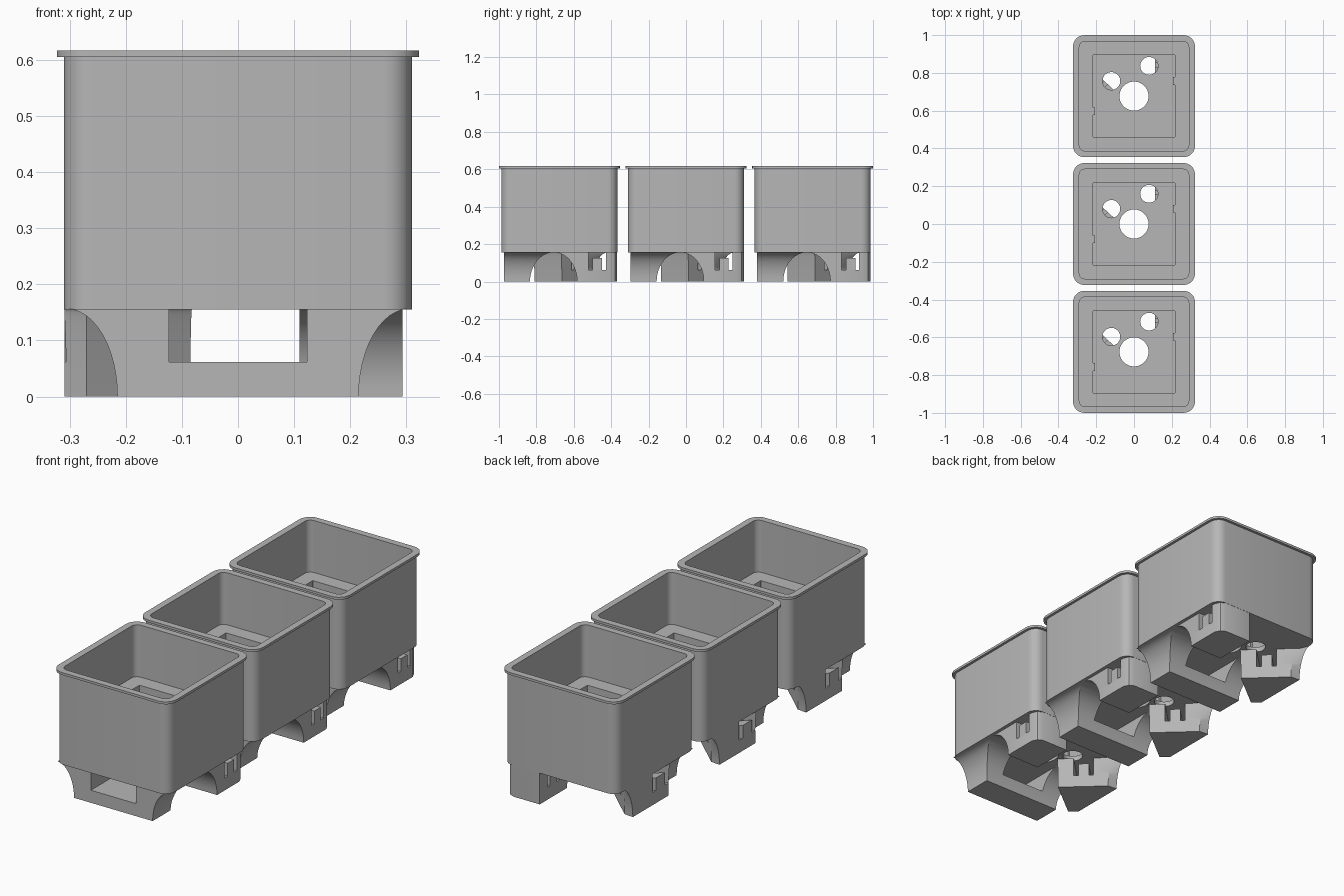
import bpy, bmesh, math
from mathutils import Vector

if "Cube" in bpy.data.objects:
    bpy.data.objects.remove(bpy.data.objects["Cube"])

PITCH = 0.677      # spacing of the containers
BASE = 0.155       # height of the legs
GREY = bpy.data.materials.new("plain grey")
GREY.use_nodes = True
GREY.diffuse_color = (0.47, 0.47, 0.47, 1)
GREY.node_tree.nodes["Principled BSDF"].inputs["Base Color"].default_value = GREY.diffuse_color


def loft(name, rings):
    """Closed solid through rings with equal point counts."""
    bm = bmesh.new()
    loops = [[bm.verts.new(p) for p in ring] for ring in rings]
    n = len(loops[0])
    for a, b in zip(loops, loops[1:]):
        for i in range(n):
            j = (i + 1) % n
            bm.faces.new((a[i], a[j], b[j], b[i]))
    bm.faces.new(loops[0][::-1])
    bm.faces.new(loops[-1])
    bmesh.ops.recalc_face_normals(bm, faces=bm.faces)
    mesh = bpy.data.meshes.new(name)
    bm.to_mesh(mesh)
    bm.free()
    mesh.materials.append(GREY)
    obj = bpy.data.objects.new(name, mesh)
    bpy.context.collection.objects.link(obj)
    return obj


def rounded_square(half, radius, z, steps=7):
    pts = []
    for k in range(4):
        mid = math.radians(45 + 90 * k)
        c = (half - radius) * math.sqrt(2)
        for i in range(steps):
            a = mid + math.radians(-45 + 90 * i / (steps - 1))
            pts.append((c * math.cos(mid) + radius * math.cos(a),
                        c * math.sin(mid) + radius * math.sin(a), z))
    return pts


def flared_leg(name, bottom, top, steps=12):
    """Leg whose sides sweep out in a quarter arc from bottom to top outline."""
    rings = []
    for i in range(steps + 1):
        a = math.pi / 2 * i / steps
        t = 1 - math.cos(a)
        rings.append([Vector((*p, 0)).lerp(Vector((*q, 0)), t)
                      + Vector((0, 0, (BASE + 0.001) * math.sin(a)))
                      for p, q in zip(bottom, top)])
    return loft(name, rings)


def prism(profile, x, y, angle, length):
    """Cutter: (u, z) profile pushed horizontally through a leg."""
    a = math.radians(angle)
    u = Vector((math.cos(a), math.sin(a), 0))
    d = Vector((-math.sin(a), math.cos(a), 0)) * length / 2
    mid = Vector((x, y, 0))
    return loft("cutter", [[mid + s * d + u * p + Vector((0, 0, z))
                            for p, z in profile] for s in (-1, 1)])


def cylinder(x, y, r, sides=40):
    ang = [2 * math.pi * i / sides for i in range(sides)]
    return loft("cutter", [[(x + r * math.cos(a), y + r * math.sin(a), z)
                            for a in ang] for z in (0.1, 0.25)])


def cut(obj, cutter):
    cutter.hide_render = True
    mod = obj.modifiers.new("cut", "BOOLEAN")
    mod.operation = "DIFFERENCE"
    mod.solver = "EXACT"
    mod.object = cutter
    bpy.context.view_layer.objects.active = obj
    bpy.ops.object.modifier_apply(modifier=mod.name)
    bpy.data.objects.remove(cutter)


# Container: outer wall, rim, inner wall, ledge and well
container = loft("container", [
    rounded_square(0.31, 0.05, BASE), rounded_square(0.31, 0.05, 0.605),
    rounded_square(0.323, 0.06, 0.605), rounded_square(0.323, 0.06, 0.617),
    rounded_square(0.29, 0.03, 0.617), rounded_square(0.29, 0.03, 0.36),
    rounded_square(0.217, 0.003, 0.36), rounded_square(0.217, 0.003, 0.18)])
for hole in ((0, 0, 0.077), (-0.12, 0.08, 0.047), (0.08, 0.16, 0.047)):
    cut(container, cylinder(*hole))

# Front leg with a wide window
front_leg = flared_leg(
    "front_leg",
    [(-0.215, -0.297), (0.215, -0.297), (0.215, -0.157), (-0.215, -0.157)],
    [(-0.305, -0.297), (0.305, -0.297), (0.305, -0.03), (-0.305, -0.03)])
cut(front_leg, prism([(-0.123, 0.062), (0.123, 0.062), (0.123, 0.2), (-0.123, 0.2)],
                     0, -0.15, 0, 0.6))

# Notch with an upright tongue, shared by the two rear legs
notch = [(-0.047, 0.062), (-0.024, 0.062), (-0.024, 0.125), (0.026, 0.125),
         (0.026, 0.062), (0.047, 0.062), (0.047, 0.2), (-0.047, 0.2)]

# Corner leg at the back
outer = [(0.293, 0.27), (0.28, 0.297), (0.255, 0.309), (0.11, 0.309)]
corner_leg = flared_leg("corner_leg", [(0.11, 0.095), (0.293, 0.095)] + outer,
                        [(0.11, -0.03), (0.293, -0.03)] + outer)
cut(corner_leg, prism(notch, 0.2, 0.202, 90, 0.6))

# Diagonal leg at the side
diagonal_leg = flared_leg(
    "diagonal_leg",
    [(-0.085, 0.013), (-0.26, 0.175), (-0.309, 0.18), (-0.309, -0.1), (-0.27, -0.133)],
    [(-0.082, 0.01), (-0.295, 0.21), (-0.309, 0.26), (-0.309, -0.11), (-0.27, -0.145)])
cut(diagonal_leg, prism(notch, -0.18, 0.09, 135, 0.8))

# Small tabs on the walls of the well
tabs = []
for side, name in ((1, "right_tab"), (-1, "left_tab")):
    x, y = 0.213 * side, 0.08 * side
    tabs.append(loft(name, [[(x + 0.006 * i, y + 0.02 * j, z)
                             for i, j in ((-1, -1), (1, -1), (1, 1), (-1, 1))]
                            for z in (0.18, 0.359)]))

# Shade, then repeat the unit along the row
parts = [container, front_leg, corner_leg, diagonal_leg] + tabs
for part in parts:
    bpy.ops.object.select_all(action="DESELECT")
    part.select_set(True)
    bpy.context.view_layer.objects.active = part
    bpy.ops.object.shade_smooth_by_angle(angle=math.radians(30))
    for side, label in ((-1, "front_unit_"), (1, "back_unit_")):
        twin = part.copy()
        twin.name = label + part.name
        twin.location.y = side * PITCH
        bpy.context.collection.objects.link(twin)
